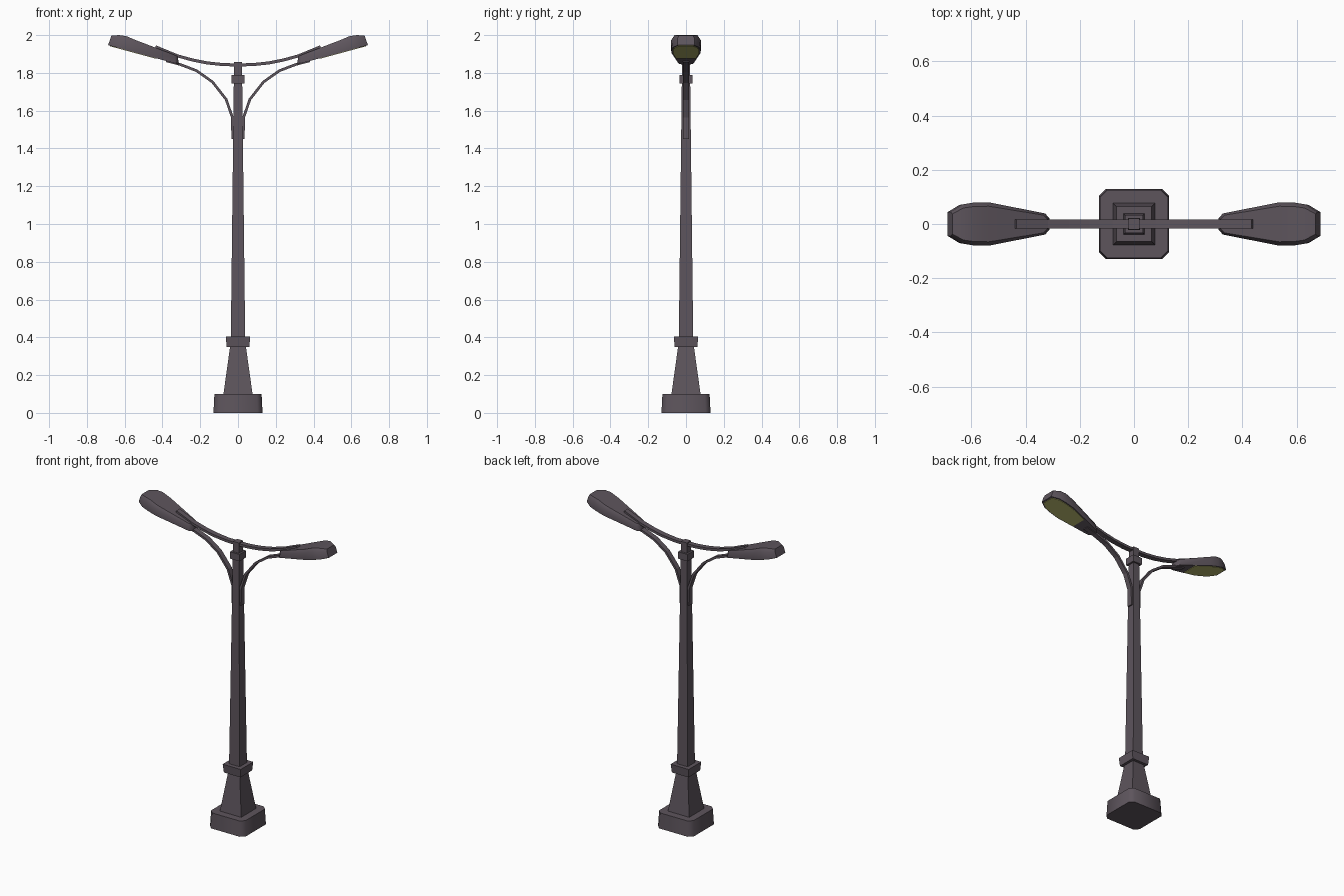
import bpy, bmesh, math
from mathutils import Vector

if "Cube" in bpy.data.objects:
    bpy.data.objects.remove(bpy.data.objects["Cube"])


def material(name, rgb):
    m = bpy.data.materials.new(name)
    m.diffuse_color = (*rgb, 1)
    m.use_nodes = True
    m.node_tree.nodes["Principled BSDF"].inputs["Base Color"].default_value = m.diffuse_color
    return m


METAL = material("dark_metal", (0.11, 0.09, 0.108))
LENS = material("lamp_lens", (0.42, 0.42, 0.14))


def loft(name, rings, mat, smooth=None):
    """Skin a list of equal-length vertex rings and cap both ends."""
    bm = bmesh.new()
    vs = [[bm.verts.new(p) for p in r] for r in rings]
    n = len(rings[0])
    for a, b in zip(vs, vs[1:]):
        for i in range(n):
            j = (i + 1) % n
            bm.faces.new((a[i], a[j], b[j], b[i]))
    bm.faces.new(vs[0])
    bm.faces.new(vs[-1])
    bmesh.ops.recalc_face_normals(bm, faces=bm.faces)
    me = bpy.data.meshes.new(name)
    bm.to_mesh(me)
    bm.free()
    me.materials.append(mat)
    ob = bpy.data.objects.new(name, me)
    bpy.context.collection.objects.link(ob)
    if smooth:
        bpy.ops.object.select_all(action='DESELECT')
        ob.select_set(True)
        bpy.context.view_layer.objects.active = ob
        bpy.ops.object.shade_smooth_by_angle(angle=math.radians(smooth))
    return ob


def square(h, z, c=0.0):
    """Square ring of half width h, with corners cut by c."""
    if not c:
        return [(h, h, z), (-h, h, z), (-h, -h, z), (h, -h, z)]
    k = h - c
    return [(h, k, z), (k, h, z), (-k, h, z), (-h, k, z),
            (-h, -k, z), (-k, -h, z), (k, -h, z), (h, -k, z)]


def strap(name, path, width, thick):
    """Flat bar swept along an x-z path."""
    pts = [Vector(p) for p in path]
    rings = []
    for i, p in enumerate(pts):
        d = (pts[min(i + 1, len(pts) - 1)] - pts[max(i - 1, 0)]).normalized()
        n = Vector((-d.y, d.x)) * thick / 2
        a, b = p + n, p - n
        w = width / 2
        rings.append([(a.x, -w, a.y), (a.x, w, a.y), (b.x, w, b.y), (b.x, -w, b.y)])
    return loft(name, rings, METAL)


# Foot, pedestal, collars and pole
loft("base_block", [square(0.13, 0, 0.027), square(0.125, 0.10, 0.026)], METAL, 50)
loft("pedestal", [square(0.077, 0.10), square(0.042, 0.35)], METAL)
loft("lower_collar", [square(0.060, 0.35), square(0.065, 0.405)], METAL)
loft("pole", [square(0.038, 0.40), square(0.021, 1.857)], METAL)
loft("upper_collar", [square(0.034, 1.745), square(0.034, 1.79)], METAL)


def bottom_z(x):
    return 1.862 + 0.272 * (x - 0.376)


# Lamp stations: x, half width, top x, top z
STATIONS = [(0.312, 0.022, 0.320, 1.888), (0.328, 0.040, 0.335, 1.895),
            (0.540, 0.080, 0.535, 1.971), (0.600, 0.079, 0.590, 1.994),
            (0.645, 0.072, 0.630, 2.000), (0.688, 0.045, 0.670, 1.997)]
UPPER = [(0.0, 1.842), (0.08, 1.844), (0.165, 1.853), (0.24, 1.868),
         (0.32, 1.890), (0.437, 1.938)]
LOWER = [(0.028, 1.45), (0.030, 1.565), (0.063, 1.66), (0.135, 1.752),
         (0.22, 1.812), (0.31, 1.846), (0.38, 1.864)]

for side, s in (("left", -1), ("right", 1)):
    # Curved arms
    strap(side + "_upper_arm", [(s * x, z) for x, z in UPPER], 0.034, 0.016)
    strap(side + "_lower_arm", [(s * x, z) for x, z in LOWER], 0.034, 0.014)

    # Lamp housing
    rings = []
    for x, w, tx, tz in STATIONS:
        bz = bottom_z(x)
        mx, mz = x + (tx - x) * 0.7, bz + (tz - bz) * 0.7
        half = [(x, w * 0.97, bz), (mx, w, mz), (tx, w * 0.82, tz)]
        ring = half + [(a, -b, c) for a, b, c in reversed(half)]
        rings.append([(s * a, b, c) for a, b, c in ring])
    loft(side + "_lamp_housing", rings, METAL, 40)

    # Lens plate under the housing
    rings = []
    for x, w in ((0.435, 0.052), (0.54, 0.070), (0.60, 0.069), (0.64, 0.063), (0.678, 0.040)):
        z = bottom_z(x)
        rings.append([(s * x, w, z + 0.002), (s * x, -w, z + 0.002),
                      (s * x, -w, z - 0.003), (s * x, w, z - 0.003)])
    loft(side + "_lamp_lens", rings, LENS)
